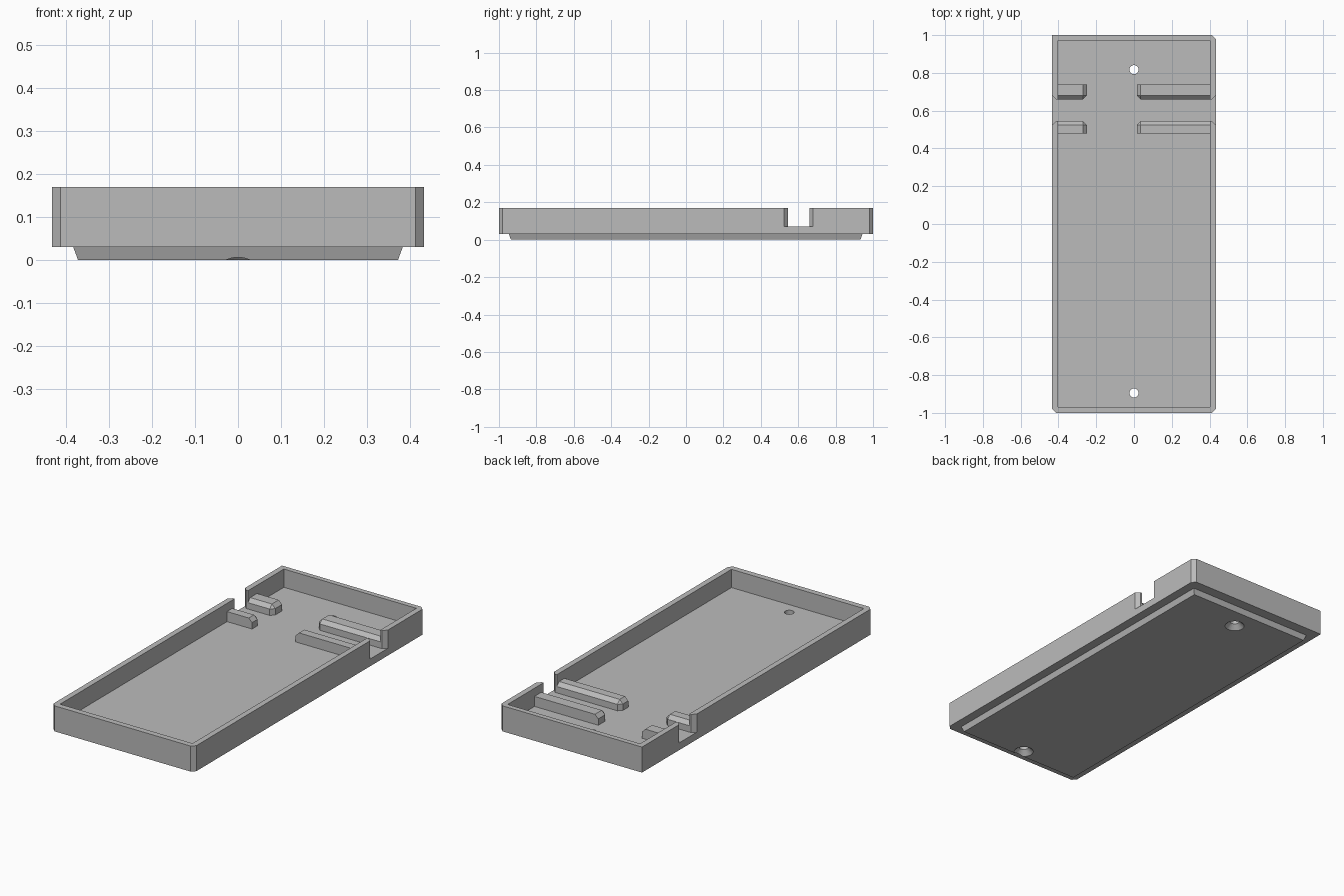
import bpy
import bmesh
from math import cos, sin, tau

cube = bpy.data.objects.get("Cube")
if cube:
    bpy.data.objects.remove(cube, do_unlink=True)

grey = bpy.data.materials.new("plain grey")
grey.use_nodes = True
grey.diffuse_color = (0.5, 0.5, 0.5, 1)
grey.node_tree.nodes["Principled BSDF"].inputs["Base Color"].default_value = (0.5, 0.5, 0.5, 1)


def add_object(name, bm):
    bmesh.ops.recalc_face_normals(bm, faces=bm.faces)
    mesh = bpy.data.meshes.new(name)
    bm.to_mesh(mesh)
    bm.free()
    mesh.materials.append(grey)
    obj = bpy.data.objects.new(name, mesh)
    bpy.context.collection.objects.link(obj)
    return obj


def loft(rings):
    """Closed solid through plan outlines, given as (height, points)."""
    bm = bmesh.new()
    loops = [[bm.verts.new((x, y, z)) for x, y in pts] for z, pts in rings]
    n = len(loops[0])
    for low, high in zip(loops, loops[1:]):
        for i in range(n):
            j = (i + 1) % n
            bm.faces.new((low[i], low[j], high[j], high[i]))
    bm.faces.new(loops[0][::-1])
    bm.faces.new(loops[-1])
    return bm


def rect(x0, x1, y0, y1):
    return [(x0, y0), (x1, y0), (x1, y1), (x0, y1)]


def circle(cy, r, n=32):
    return [(r * cos(tau * i / n), cy + r * sin(tau * i / n)) for i in range(n)]


def combine(obj, other, operation):
    """Apply a boolean and discard the second solid."""
    mod = obj.modifiers.new("combine", "BOOLEAN")
    mod.operation, mod.solver, mod.object = operation, "EXACT", other
    bpy.context.view_layer.update()
    graph = bpy.context.evaluated_depsgraph_get()
    mesh = bpy.data.meshes.new_from_object(obj.evaluated_get(graph))
    obj.modifiers.clear()
    obj.data = mesh
    bpy.data.objects.remove(other, do_unlink=True)


W, L = 0.433, 1.0            # outer half width and half length
FLOOR, TOP, C = 0.07, 0.17, 0.02
SLOT = (0.545, 0.66)         # cable channel across the tray

# Tray block, with one back corner left square
outline = [(-W + C, -L), (W - C, -L), (W, -L + C), (W, L - C),
           (W - C, L), (-W, L), (-W, -L + C)]
tray = add_object("tray", loft([(0.03, outline), (TOP, outline)]))

# Tapered foot plate beneath
foot = add_object("foot", loft([
    (0, rect(-0.372, 0.372, -0.936, 0.933)),
    (0.03, rect(-0.383, 0.383, -0.947, 0.943)),
    (0.05, rect(-0.383, 0.383, -0.947, 0.943))]))
combine(tray, foot, "UNION")

# Hollow inside
inside = rect(-0.402, 0.402, -0.968, 0.972)
combine(tray, add_object("cavity", loft([(FLOOR, inside), (0.3, inside)])), "DIFFERENCE")

# Notches in the side walls, flared towards the outside
for s in (-1, 1):
    a, b = SLOT
    pts = [(s * 0.38, a), (s * (W - C), a), (s * (W + C), a - 2 * C),
           (s * (W + C), b + 2 * C), (s * (W - C), b), (s * 0.38, b)]
    combine(tray, add_object("notch", loft([(FLOOR, pts), (0.3, pts)])), "DIFFERENCE")

# Countersunk screw holes
for y in (-0.895, 0.817):
    rings = [(-0.004, circle(y, 0.054)), (0.026, circle(y, 0.024)), (0.2, circle(y, 0.024))]
    combine(tray, add_object("hole", loft(rings)), "DIFFERENCE")


def rib(name, wall_x, end_x, slot_y, back_y):
    """Cable guide, chamfered where it faces the channel and at its free end."""
    xs, ys = sorted((wall_x, end_x)), sorted((slot_y, back_y))
    pts = rect(*xs, *ys)
    bm = loft([(FLOOR - 0.01, pts), (0.125, pts)])

    def cut(edge):
        v, w = edge.verts
        tops = min(v.co.z, w.co.z) > FLOOR
        at_end = all(abs(p.co.x - end_x) < 1e-4 for p in edge.verts)
        at_slot = all(abs(p.co.y - slot_y) < 1e-4 for p in edge.verts)
        return (at_end and at_slot) or (tops and (at_end or at_slot))

    bmesh.ops.bevel(bm, geom=[e for e in bm.edges if cut(e)], offset=C,
                    segments=1, affect="EDGES")
    add_object(name, bm)


# Four ribs guiding the channel
for side, wall_x, end_x in (("right", -0.41, -0.25), ("left", 0.41, 0.015)):
    rib("front_rib_" + side, wall_x, end_x, SLOT[0], 0.479)
    rib("back_rib_" + side, wall_x, end_x, SLOT[1], 0.739)
